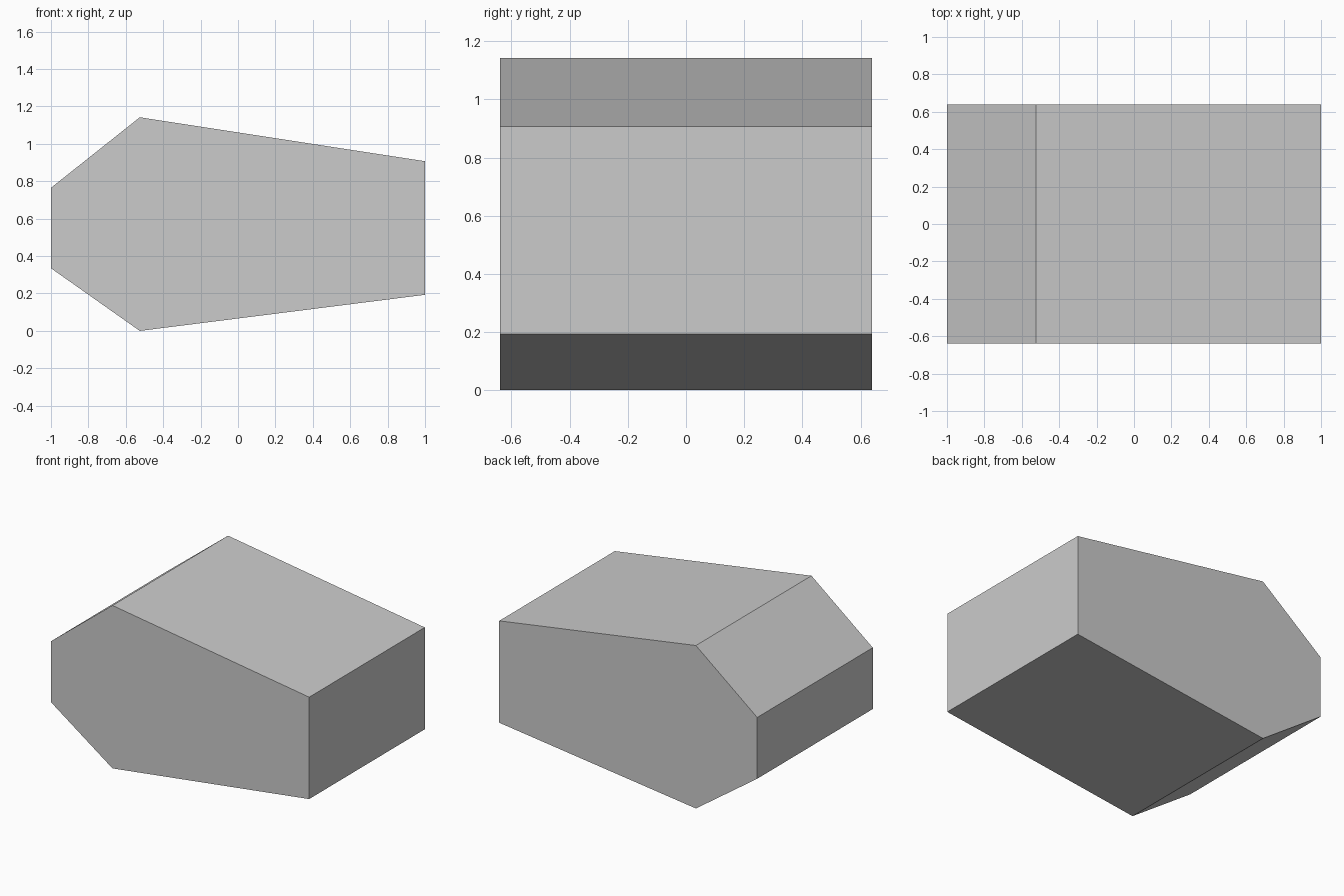
import bpy
import bmesh

cube = bpy.data.objects.get("Cube")
if cube:
    bpy.data.objects.remove(cube, do_unlink=True)

# Plain grey material
grey = bpy.data.materials.new("plain_grey")
grey.use_nodes = True
colour = (0.6, 0.6, 0.6, 1.0)
grey.diffuse_color = colour
grey.node_tree.nodes["Principled BSDF"].inputs["Base Color"].default_value = colour

# Six-sided side profile (x, z), extruded through the depth
HALF_DEPTH = 0.64
profile = [(-1, 0.335), (-0.525, 0), (1, 0.193),
           (1, 0.907), (-0.525, 1.142), (-1, 0.765)]

bm = bmesh.new()
front = bm.faces.new([bm.verts.new((x, -HALF_DEPTH, z)) for x, z in profile])
extruded = bmesh.ops.extrude_face_region(bm, geom=[front], use_keep_orig=True)
back_verts = [g for g in extruded["geom"] if isinstance(g, bmesh.types.BMVert)]
bmesh.ops.translate(bm, verts=back_verts, vec=(0, 2 * HALF_DEPTH, 0))
bmesh.ops.recalc_face_normals(bm, faces=bm.faces)

mesh = bpy.data.meshes.new("tapered_block")
bm.to_mesh(mesh)
bm.free()
mesh.materials.append(grey)
block = bpy.data.objects.new("tapered_block", mesh)
bpy.context.collection.objects.link(block)
